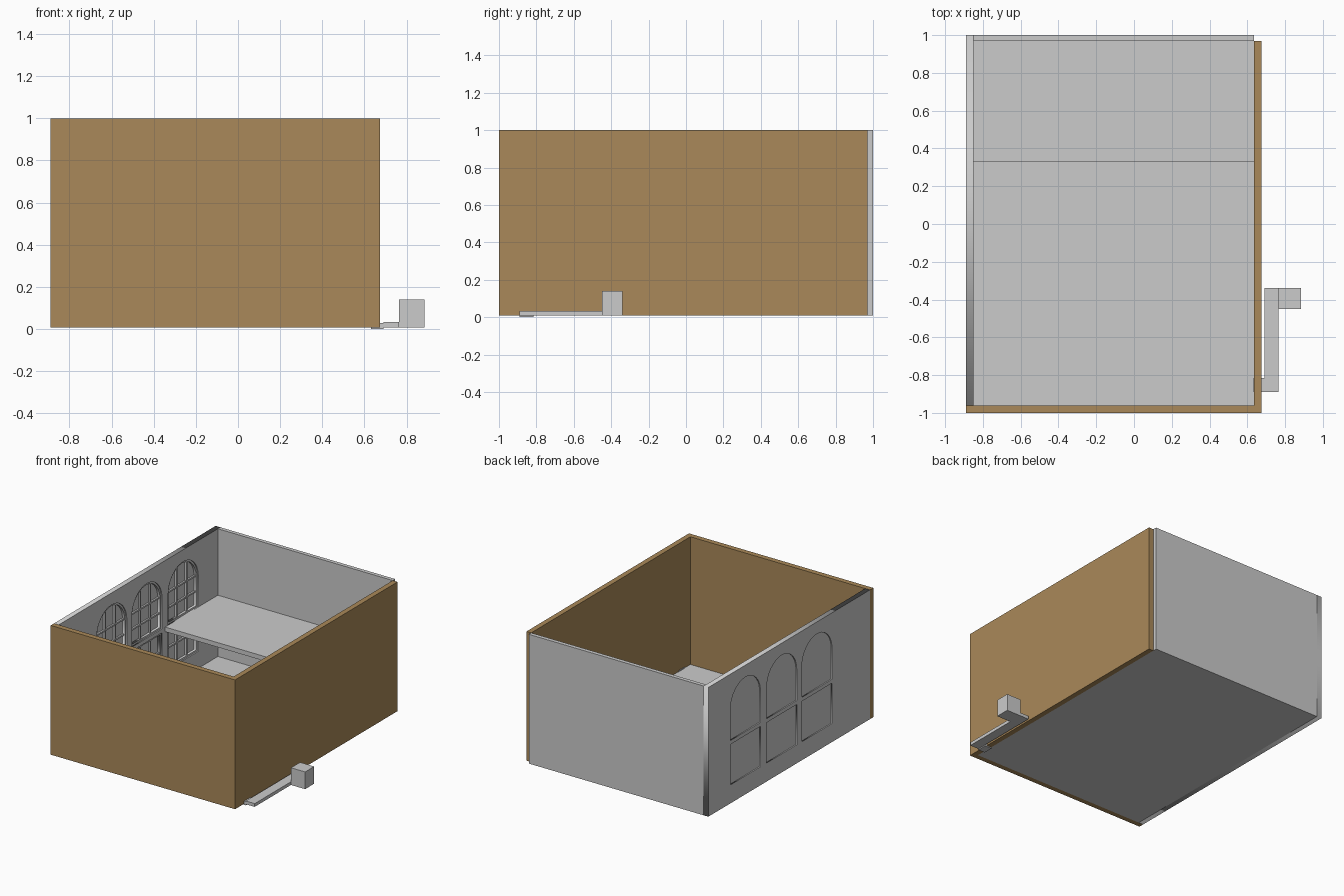
import bpy
from math import pi, sin, cos, sqrt

if "Cube" in bpy.data.objects:
    bpy.data.objects.remove(bpy.data.objects["Cube"])

wood = bpy.data.materials.new("tan_wall")
wood.diffuse_color = (0.40, 0.25, 0.10, 1)
wood.use_nodes = True
wood.node_tree.nodes["Principled BSDF"].inputs["Base Color"].default_value = wood.diffuse_color


def box(name, x, y, z, mat=None):
    bpy.ops.mesh.primitive_cube_add(size=1, location=[sum(r) / 2 for r in (x, y, z)])
    ob = bpy.context.object
    ob.name = name
    ob.scale = [r[1] - r[0] for r in (x, y, z)]
    bpy.ops.object.transform_apply(location=False, rotation=False, scale=True)
    if mat:
        ob.data.materials.append(mat)
    return ob


def plate(name, outlines, x0, x1):
    """Flat plate in the YZ plane; later outlines cut holes in the first."""
    cu = bpy.data.curves.new(name, 'CURVE')
    cu.dimensions = '2D'
    cu.fill_mode = 'BOTH'
    cu.extrude = (x1 - x0) / 2
    for pts in outlines:
        sp = cu.splines.new('POLY')
        sp.points.add(len(pts) - 1)
        for p, (u, v) in zip(sp.points, pts):
            p.co = (u, v, 0, 1)
        sp.use_cyclic_u = True
    ob = bpy.data.objects.new(name, cu)
    bpy.context.collection.objects.link(ob)
    ob.location.x = (x0 + x1) / 2
    ob.rotation_euler = (pi / 2, 0, pi / 2)
    bpy.ops.object.select_all(action='DESELECT')
    ob.select_set(True)
    bpy.context.view_layer.objects.active = ob
    bpy.ops.object.convert(target='MESH')
    return bpy.context.object


def rect(c, w, z0, z1):
    return [(c - w, z0), (c + w, z0), (c + w, z1), (c - w, z1)]


def arch(c, w, z0, spring, n=20):
    return [(c - w, z0), (c + w, z0)] + [
        (c + w * cos(pi * i / n), spring + w * sin(pi * i / n)) for i in range(n + 1)]


# room shell
box("floor", (-0.85, 0.635), (-0.96, 0.97), (0.008, 0.02))
box("back_wall", (-0.85, 0.635), (0.97, 1), (0.008, 1))
box("front_wall", (-0.89, 0.675), (-1, -0.96), (0.008, 1), wood)
box("right_wall", (0.635, 0.675), (-0.96, 0.97), (0.008, 1), wood)
box("mezzanine", (-0.85, 0.635), (0.33, 0.97), (0.455, 0.49))

# left wall with three tall windows, each a lower light and an arched light
W, F, B = 0.183, 0.014, 0.006
LOW, MID, HIGH, SPRING = 0.15, 0.46, 0.49, 0.725
centres = (0.55, 0.11, -0.317)
holes = []
for c in centres:
    holes += [rect(c, W, LOW, MID), arch(c, W, HIGH, SPRING)]
plate("left_wall", [[(-0.96, 0.008), (1, 0.008), (1, 1), (-0.96, 1)]] + holes, -0.89, -0.85)

for i, c in enumerate(centres):
    # panes
    plate(f"lower_pane_{i}", [rect(c, W, LOW, MID)], -0.882, -0.877)
    plate(f"arched_pane_{i}", [arch(c, W, HIGH, SPRING)], -0.882, -0.877)
    # frames
    plate(f"lower_frame_{i}", [rect(c, W, LOW, MID), rect(c, W - F, LOW + F, MID - F)],
          -0.877, -0.858)
    plate(f"arched_frame_{i}", [arch(c, W, HIGH, SPRING), arch(c, W - F, HIGH + F, SPRING)],
          -0.877, -0.858)
    # glazing bars
    for s in (-1, 1):
        y = c + s * W / 3
        top = SPRING + sqrt((W - F) ** 2 - (W / 3) ** 2)
        for n, z in (("lower", (LOW + F, MID - F)), ("arched", (HIGH + F, top))):
            box(f"{n}_upright_bar_{i}", (-0.877, -0.862), (y - B, y + B), z)
    for z in (0.305, 0.61, 0.73):
        box(f"cross_bar_{i}", (-0.877, -0.864), (c - W + F, c + W - F), (z - B, z + B))

# outside path and block
box("path_sill", (0.632, 0.69), (-0.89, -0.815), (0, 0.028))
box("path", (0.69, 0.765), (-0.89, -0.34), (0.008, 0.033))
box("end_block", (0.765, 0.885), (-0.45, -0.34), (0.008, 0.14))
